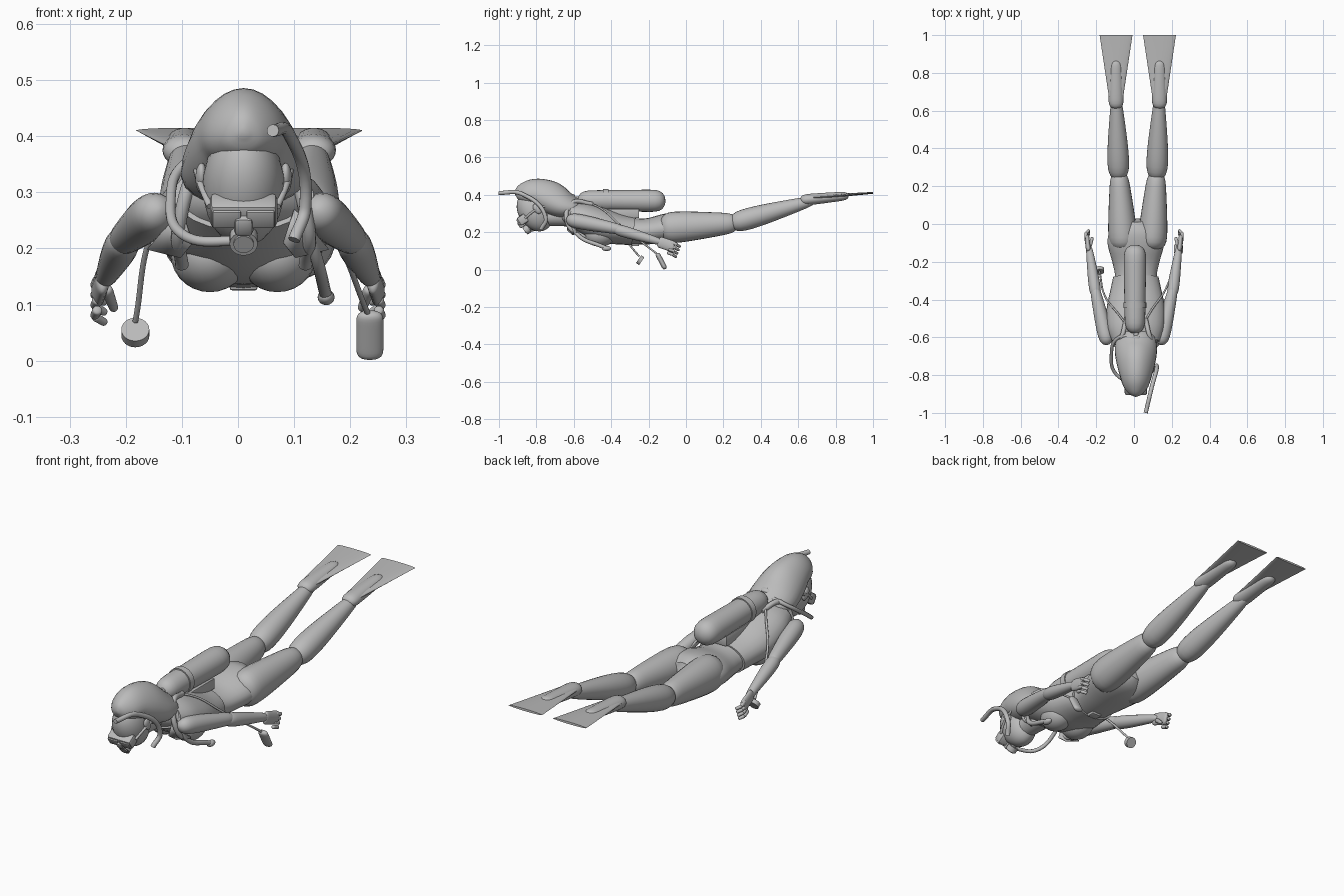
import bpy, bmesh, math
from mathutils import Vector

cube = bpy.data.objects.get("Cube")
if cube:
    bpy.data.objects.remove(cube)

grey = bpy.data.materials.new("plain grey")
grey.use_nodes = True
grey.diffuse_color = (.5, .5, .5, 1)
grey.node_tree.nodes["Principled BSDF"].inputs["Base Color"].default_value = grey.diffuse_color

MIDDLE = .01                       # middle of the head and torso
LEG_MIDDLE = .02
TILT = .6                          # the face looks forward and down
UPRIGHT = math.pi / 2              # turns a disc to face the front


def finish(name, bm, location=(0, 0, 0), tilt=0.0):
    bmesh.ops.recalc_face_normals(bm, faces=bm.faces)
    mesh = bpy.data.meshes.new(name)
    bm.to_mesh(mesh)
    bm.free()
    for polygon in mesh.polygons:
        polygon.use_smooth = True
    mesh.set_sharp_from_angle(angle=math.radians(40))
    return place(name, mesh, location, tilt)


def place(name, data, location=(0, 0, 0), tilt=0.0):
    data.materials.append(grey)
    part = bpy.data.objects.new(name, data)
    part.location = location
    part.rotation_euler.x = tilt
    bpy.context.collection.objects.link(part)
    return part


def catmull(before, start, end, after, t):
    return [(2 * q + (r - p) * t + (2 * p - 5 * q + 4 * r - s) * t ** 2
             + (3 * q - p - 3 * r + s) * t ** 3) / 2
            for p, q, r, s in zip(before, start, end, after)]


def loft(name, stations, steps=4, flare=0.0, sides=24):
    """Skin through stations of x, y, z, half width and half height."""
    last = len(stations) - 1
    rows = []
    for i in range(last):
        near = [stations[max(0, min(last, i + k))] for k in (-1, 0, 1, 2)]
        rows += [catmull(*near, step / steps) for step in range(steps)]
    rows.append(stations[-1])
    bm = bmesh.new()
    rings = []
    for i, row in enumerate(rows):
        following, previous = rows[min(i + 1, len(rows) - 1)], rows[max(i - 1, 0)]
        along = (Vector(following[:3]) - Vector(previous[:3])).normalized()
        across = (Vector((1, 0, 0)) - along * along.x).normalized()
        up = across.cross(along)
        ring = []
        for k in range(sides):
            angle = math.tau * k / sides
            wide = row[3] * math.cos(angle) * (1 - flare * math.sin(angle))
            ring.append(bm.verts.new(Vector(row[:3]) + across * wide + up * row[4] * math.sin(angle)))
        rings.append(ring)
    for ring, after in zip(rings, rings[1:]):
        for k in range(sides):
            bm.faces.new((ring[k - 1], ring[k], after[k], after[k - 1]))
    bm.faces.new(rings[0])
    bm.faces.new(rings[-1])
    return finish(name, bm)


def body(name, profile, **options):
    """Loft along the middle line from y, z, half width and half height."""
    return loft(name, [(MIDDLE, *row) for row in profile], **options)


def limb(name, start, end, thick, thin, bulge=0.0, flat=1.0, count=18):
    """Tapering round-ended limb whose muscle swells near the start."""
    start, end = Vector(start), Vector(end)
    stations = []
    for i in range(count + 1):
        t = (1 - math.cos(math.pi * i / count)) / 2
        rounding = math.sqrt(max(.01, 1 - abs(2 * t - 1) ** 10))
        radius = (thick + (thin - thick) * t + bulge * math.sin(math.pi * math.sqrt(t))) * rounding
        stations.append((*start.lerp(end, t), radius, radius * flat))
    return loft(name, stations, steps=1)


def tube(name, points, radius):
    curve = bpy.data.curves.new(name, "CURVE")
    curve.dimensions = "3D"
    curve.bevel_depth = radius
    curve.use_fill_caps = True
    spline = curve.splines.new("BEZIER")
    spline.bezier_points.add(len(points) - 1)
    for knot, point in zip(spline.bezier_points, points):
        knot.co = point
        knot.handle_left_type = knot.handle_right_type = "AUTO"
    return place(name, curve)


def ball(name, location, scale, tilt=0.0):
    bm = bmesh.new()
    bmesh.ops.create_uvsphere(bm, u_segments=24, v_segments=14, radius=1)
    bmesh.ops.scale(bm, vec=scale, verts=bm.verts)
    return finish(name, bm, location, tilt)


def box(name, location, size, tilt=0.0, bevel=.005):
    bm = bmesh.new()
    bmesh.ops.create_cube(bm, size=1)
    bmesh.ops.scale(bm, vec=size, verts=bm.verts)
    bmesh.ops.bevel(bm, geom=bm.edges[:], offset=bevel, segments=2, affect="EDGES", profile=.5)
    return finish(name, bm, location, tilt)


def disc(name, location, radius, depth, tilt):
    bm = bmesh.new()
    bmesh.ops.create_cone(bm, cap_ends=True, segments=24, radius1=radius, radius2=radius, depth=depth)
    return finish(name, bm, location, tilt)


# Torso, with a vest that is a wider copy of its upper part
torso = [(-.67, .3, .05, .045), (-.62, .295, .115, .06), (-.55, .275, .14, .08), (-.45, .235, .145, .09),
         (-.35, .215, .125, .075), (-.28, .205, .11, .07), (-.2, .205, .125, .07),
         (-.1, .22, .15, .08), (-.03, .23, .13, .075), (.02, .24, .05, .05)]
body("torso", torso)
body("vest", [(y, z, wide + .01, high + .006) for y, z, wide, high in torso[1:6]])
box("belt_buckle", (MIDDLE, -.27, .135), (.05, .04, .02))
box("back_plate", (MIDDLE, -.4, .3), (.09, .3, .05))

# Head, neck and swept-back hair
ball("face", (MIDDLE, -.81, .31), (.073, .085, .115), TILT)
limb("neck", (MIDDLE, -.8, .28), (MIDDLE, -.6, .29), .045, .06)
body("hair", [(-.914, .405, .006, .006), (-.9, .407, .035, .035), (-.86, .41, .065, .06),
              (-.8, .41, .083, .077), (-.73, .385, .1, .09), (-.66, .35, .11, .08),
              (-.6, .335, .1, .055), (-.575, .33, .08, .04)], flare=.2)

# Diving mask and mouthpiece
box("mask_frame", (MIDDLE, -.873, .267), (.12, .05, .05), TILT, .01)
box("mask_nose_cover", (MIDDLE, -.872, .25), (.035, .055, .04), TILT, .01)
disc("mouthpiece", (MIDDLE, -.85, .215), .025, .025, UPRIGHT + TILT)
disc("mouthpiece_cap", (MIDDLE, -.86, .21), .018, .012, UPRIGHT + TILT)
limb("mouthpiece_stem", (MIDDLE, -.86, .215), (MIDDLE, -.79, .25), .015, .018)

# Snorkel
tube("snorkel", [(.062, -1, .41), (.09, -.88, .405), (.12, -.75, .275), (.1, -.775, .215)], .011)

# Air tank, band and valve
limb("air_tank", (.005, -.58, .37), (.005, -.11, .367), .053, .061)
disc("tank_band", (.005, -.43, .37), .06, .03, UPRIGHT)
disc("tank_valve", (MIDDLE, -.595, .375), .016, .05, UPRIGHT)
ball("valve_knob", (MIDDLE, -.61, .39), (.028, .018, .014))

# Hoses and instruments
valve = Vector((MIDDLE, -.6, .375))
tube("breathing_hose", [valve, (-.08, -.6, .36), (-.12, -.7, .285), (-.09, -.8, .22),
                        (MIDDLE, -.845, .213)], .009)
tube("inflator_hose", [valve, (.09, -.61, .345), (.135, -.59, .2), (.157, -.43, .115)], .011)
ball("inflator_end", (.157, -.425, .113), (.015, .025, .014))
tube("gauge_hose", [valve, (-.08, -.48, .335), (-.15, -.39, .235), (-.183, -.25, .07)], .005)
disc("gauge", (-.183, -.245, .05), .025, .02, UPRIGHT - TILT)
tube("console_hose", [valve, (.09, -.46, .33), (.165, -.35, .235), (.233, -.15, .08)], .005)
limb("console", (.235, -.155, .088), (.235, -.11, .003), .024, .024, 0, .55)

for side, s in (("left", 1), ("right", -1)):
    def at(x, y, z, middle=0.0):
        return Vector((middle + s * x, y, z))

    # Chest, ear, lens and mask strap
    ball(side + "_chest", at(.06, -.46, .19, MIDDLE), (.07, .085, .068))
    ball(side + "_ear", at(.075, -.795, .325, MIDDLE), (.011, .02, .03), TILT)
    box(side + "_lens", at(.03, -.894, .252, MIDDLE), (.05, .008, .036), TILT, .003)
    tube(side + "_mask_strap", [at(.06, -.86, .275, MIDDLE), at(.077, -.81, .315, MIDDLE),
                                at(.085, -.74, .345, MIDDLE)], .006)

    # Shoulder strap and hanging vest flap
    tube(side + "_shoulder_strap", [at(.05, -.5, .35, MIDDLE), at(.08, -.61, .355, MIDDLE),
                                    at(.115, -.63, .24, MIDDLE), at(.11, -.54, .17, MIDDLE)], .012)
    bm = bmesh.new()
    corners = [at(.1, -.635, .27), at(.16, -.58, .2), at(.1, -.6, .185), at(.08, -.63, .21)]
    bm.faces.new([bm.verts.new(corner) for corner in corners])
    flap = finish(side + "_vest_flap", bm)
    flap.modifiers.new("thickness", "SOLIDIFY").thickness = .006

    # Arm, with the hand held beside the hip
    limb(side + "_upper_arm", at(.14, -.64, .27), at(.21, -.33, .21), .028, .026, .012)
    limb(side + "_forearm", at(.2, -.39, .22), at(.24, -.11, .14), .022, .016, .01)
    limb(side + "_palm", at(.24, -.15, .15), at(.25, -.06, .12), .013, .013, 0, 2.3)
    for i in range(4):
        knuckle = at(.25, -.08, .145) - Vector((0, .007, .018)) * i
        joint = knuckle + at(.006, .035, -.012)
        tip = joint + at(-.02, .015, -.012)
        limb(f"{side}_finger_{i + 1}", knuckle, joint, .009, .008)
        limb(f"{side}_fingertip_{i + 1}", joint - at(0, .006, 0), tip, .008, .007)
    limb(side + "_thumb", at(.235, -.12, .13), at(.22, -.07, .09), .011, .008)

    # Leg
    limb(side + "_thigh", at(.075, -.14, .22, LEG_MIDDLE), at(.1, .28, .25, LEG_MIDDLE), .065, .046, .015, 1.1)
    limb(side + "_calf", at(.1, .23, .242, LEG_MIDDLE), at(.115, .7, .375, LEG_MIDDLE), .036, .024, .024)

    # Swim fin with its foot pocket
    limb(side + "_foot_pocket", at(.115, .61, .37, LEG_MIDDLE), at(.115, .87, .395, LEG_MIDDLE),
         .036, .03, .005, .75)
    loft(side + "_fin_blade", [(*at(.115, .66, .385, LEG_MIDDLE), .036, .012),
                               (*at(.115, 1, .41, LEG_MIDDLE), .087, .005)])
